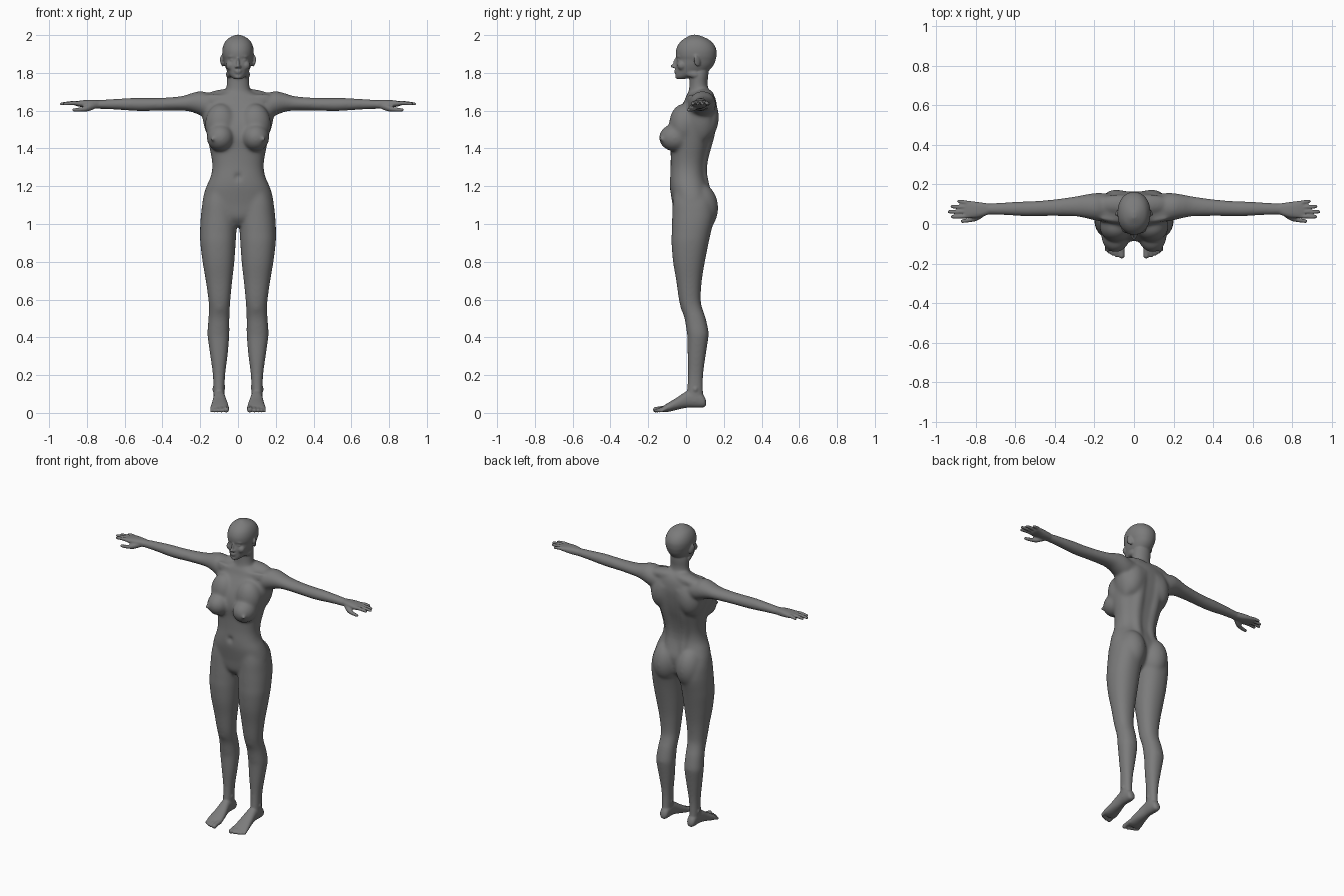
import bpy, bmesh, math
from mathutils import Matrix, Vector

bm = bmesh.new()


def catmull(a, b, c, d, t):
    return 0.5 * (2*b + (c - a)*t + (2*a - 5*b + 4*c - d)*t*t + (3*b - a - 3*c + d)*t**3)


def loft(axis, rows, n=2.2, seg=32, steps=4):
    """Closed smooth tube along an axis; each row is position, then min/max of the other two axes."""
    dense = []
    for i in range(len(rows) - 1):
        four = [rows[max(i - 1, 0)], rows[i], rows[i + 1], rows[min(i + 2, len(rows) - 1)]]
        for s in range(steps):
            dense.append([catmull(*v, s / steps) for v in zip(*four)])
    dense.append(list(rows[-1]))
    rings = []
    for p, a0, a1, b0, b1 in dense:
        ring = []
        for k in range(seg):
            ang = 2 * math.pi * k / seg
            u, v = (math.copysign(abs(f) ** (2 / n), f) for f in (math.cos(ang), math.sin(ang)))
            co = [(a0 + a1) / 2 + u * (a1 - a0) / 2, (b0 + b1) / 2 + v * (b1 - b0) / 2]
            co.insert(axis, p)
            ring.append(bm.verts.new(co))
        rings.append(ring)
    for r, q in zip(rings, rings[1:]):
        for k in range(seg):
            j = (k + 1) % seg
            bm.faces.new((r[k], r[j], q[j], q[k]))
    bm.faces.new(rings[0])
    bm.faces.new(rings[-1])


def blob(center, radii, rot=(0, 0, 0)):
    """Ellipsoid, turned by degrees about x, y, z."""
    m = Matrix.Translation(center)
    for ang, ax in zip(rot, 'XYZ'):
        m = m @ Matrix.Rotation(math.radians(ang), 4, ax)
    bmesh.ops.create_uvsphere(bm, u_segments=24, v_segments=16, radius=1,
                              matrix=m @ Matrix.Diagonal((*radii, 1)))


def digit(axis, pts):
    """Finger or toe: points are x, y, z, radius, with rounded tip."""
    rows = []
    for *p, r in pts:
        o = [p[i] for i in range(3) if i != axis]
        rows.append((p[axis], o[0] - r, o[0] + r, o[1] - r, o[1] + r))
    loft(axis, rows, 2, 16)
    *p, r = pts[-1]
    blob(p, (r, r, r))


# ---- one-sided parts (mirrored afterwards) ----
# leg
loft(2, [(1.20, .03, .155, -.06, .10), (1.12, .015, .186, -.07, .14), (1.05, .008, .196, -.073, .15),
         (1.0, .006, .2, -.075, .143),
         (.95, .009, .201, -.076, .131), (.9, .012, .2, -.077, .12), (.8, .019, .188, -.069, .10),
         (.7, .03, .171, -.052, .084), (.6, .04, .157, -.038, .078), (.55, .043, .154, -.025, .088),
         (.5, .045, .157, -.008, .105), (.43, .045, .162, .003, .12), (.4, .046, .161, .007, .119),
         (.3, .055, .147, .008, .104), (.2, .068, .133, .01, .091), (.12, .072, .13, .006, .089),
         (.06, .072, .13, -.005, .095)])
# kneecap and ankle bones
blob((.098, -.010, .575), (.03, .022, .045))
blob((.126, .05, .125), (.01, .014, .016))
blob((.076, .045, .135), (.01, .014, .016))
# foot and toes
loft(1, [(.107, .09, .11, .042, .062), (.095, .075, .125, .03, .09), (.06, .07, .13, .028, .12),
         (.01, .067, .131, .028, .118), (-.05, .055, .138, .016, .08), (-.09, .049, .145, .006, .056),
         (-.115, .05, .146, .004, .04), (-.125, .054, .14, .005, .032)])
for x, tip, r in [(.062, -.16, .0155), (.0875, -.157, .0115), (.107, -.150, .0108),
                  (.124, -.141, .0102), (.139, -.130, .0095)]:
    digit(1, [(x, -.10, .026, r), (x, tip + .02, .021, r * .92), (x, tip, r + .001, r)])
# buttock
blob((.085, .065, 1.085), (.09, .106, .135))
# breast with upper slope and nipple
blob((.093, -.058, 1.457), (.073, .085, .073))
blob((.09, -.012, 1.525), (.085, .078, .112))
blob((.135, -.131, 1.45), (.011, .012, .011))
# shoulder blade, back muscle, side muscle, collarbone, shoulder fill
blob((.09, .10, 1.565), (.08, .074, .12), (0, -12, 0))
loft(2, [(1.15, .012, .09, .0, .138), (1.22, .01, .09, .0, .122), (1.28, .008, .09, .0, .112),
         (1.35, .008, .10, .0, .12), (1.45, .01, .11, .0, .148), (1.55, .01, .11, .0, .168),
         (1.62, .012, .10, .02, .169)])
blob((.148, .075, 1.54), (.036, .065, .11), (0, 12, 0))
blob((.09, .017, 1.674), (.085, .011, .010), (0, -6, 8))
blob((.10, .07, 1.655), (.11, .066, .036))
# trapezius
blob((.08, .10, 1.68), (.11, .05, .034), (0, 8, 0))
# arm
loft(0, [(.09, .02, .15, 1.58, 1.675), (.16, .013, .157, 1.562, 1.695), (.20, .018, .157, 1.575, 1.704),
         (.25, .03, .149, 1.594, 1.692), (.30, .038, .14, 1.60, 1.677), (.40, .04, .126, 1.60, 1.669),
         (.50, .039, .117, 1.597, 1.668), (.56, .039, .115, 1.599, 1.668), (.65, .045, .109, 1.606, 1.662),
         (.73, .048, .103, 1.61, 1.656), (.76, .047, .104, 1.612, 1.656)], 2)
# palm
loft(0, [(.74, .047, .104, 1.612, 1.655), (.78, .034, .11, 1.612, 1.657), (.82, .03, .115, 1.618, 1.655),
         (.85, .029, .116, 1.623, 1.651), (.862, .035, .11, 1.628, 1.648)], 2.6)
# fingers and thumb
for y0, y1, tip in [(.04, .036, .918), (.062, .062, .935), (.084, .088, .921), (.105, .115, .887)]:
    ym = (y0 + y1) / 2
    digit(0, [(.83, y0, 1.637, .0115), ((.83 + tip) / 2, ym, 1.64, .0108), (tip, y1, 1.636, .0088)])
digit(0, [(.75, .06, 1.628, .015), (.79, .036, 1.615, .018), (.825, .022, 1.607, .0125), (.868, .014, 1.604, .0095)])
# ear, brow, eye, cheek, nostril
blob((.084, .058, 1.863), (.008, .019, .031), (14, 10, 25))
blob((.03, -.036, 1.888), (.026, .013, .009), (0, 8, 22))
blob((.031, -.034, 1.868), (.014, .012, .008))
blob((.040, -.022, 1.84), (.024, .024, .026))
blob((.01, -.06, 1.831), (.007, .01, .007))
# jaw corner
blob((.041, .02, 1.80), (.016, .05, .022), (-18, 0, -20))

# ---- mirror to the other side ----
copy = bmesh.ops.duplicate(bm, geom=bm.verts[:] + bm.edges[:] + bm.faces[:])['geom']
bmesh.ops.scale(bm, vec=(-1, 1, 1), verts=[g for g in copy if isinstance(g, bmesh.types.BMVert)])

# ---- centre parts: position, half width, front, back ----


def centre(rows, n):
    loft(2, [(z, -w, w, f, b) for z, w, f, b in rows], n, 48)


# torso
centre([(.99, .035, -.03, .07), (1.03, .11, -.06, .11), (1.07, .178, -.068, .125), (1.10, .189, -.071, .13),
        (1.15, .183, -.079, .135), (1.20, .167, -.086, .12), (1.25, .145, -.086, .106),
        (1.30, .136, -.082, .105), (1.35, .14, -.081, .113), (1.40, .15, -.082, .125),
        (1.45, .16, -.087, .14), (1.50, .169, -.082, .152), (1.55, .177, -.066, .16),
        (1.60, .178, -.04, .165), (1.65, .165, -.01, .16), (1.68, .125, .002, .15), (1.70, .075, .015, .135)], 2.3)
# neck
centre([(1.62, .095, -.01, .15), (1.67, .078, .006, .14), (1.70, .066, .013, .124), (1.74, .06, .018, .114),
        (1.79, .059, .02, .118), (1.83, .05, .03, .12)], 2)
# head
centre([(1.767, .02, -.045, -.01), (1.777, .034, -.053, .03), (1.79, .046, -.055, .075), (1.81, .058, -.054, .118),
        (1.84, .07, -.055, .145), (1.87, .077, -.05, .157), (1.89, .082, -.054, .161), (1.92, .083, -.053, .161),
        (1.95, .076, -.041, .148), (1.975, .06, -.018, .123), (1.992, .035, .01, .088), (2.002, .01, .03, .058)], 2.15)
# nose, lips, chin
blob((0, -.067, 1.836), (.011, .015, .010))
blob((0, -.056, 1.855), (.0075, .012, .03), (-16, 0, 0))
blob((0, -.052, 1.812), (.021, .012, .005))
blob((0, -.051, 1.802), (.018, .012, .0055))
blob((0, -.044, 1.779), (.02, .013, .012))

bmesh.ops.recalc_face_normals(bm, faces=bm.faces[:])
mesh = bpy.data.meshes.new("body_parts")
bm.to_mesh(mesh)
bm.free()
body = bpy.data.objects.new("body", mesh)
bpy.context.collection.objects.link(body)

# fuse all parts into one skin
fuse = body.modifiers.new("fuse", 'REMESH')
fuse.mode = 'VOXEL'
fuse.voxel_size = 0.005
deps = bpy.context.evaluated_depsgraph_get()
skin = bpy.data.meshes.new_from_object(body.evaluated_get(deps))
body.modifiers.clear()
body.data = skin
skin.name = "body"
skin.shade_smooth()


# blend joins lightly everywhere, strongly on trunk and limbs, sparing face, hands and feet
def ramp(v, lo, hi):
    return min(1, max(0, (v - lo) / (hi - lo)))


soft = body.vertex_groups.new(name="trunk")
for v in skin.vertices:
    x, y, z = v.co
    w = ramp(z, .14, .25) * ramp(-z, -1.77, -1.72) * ramp(-abs(x), -.70, -.55)
    w *= 1 - .8 * ramp(-(v.co - Vector((math.copysign(.135, x), -.14, 1.45))).length, -.03, -.01)
    if w > 0:
        soft.add([v.index], w, 'REPLACE')
for name, count, group in [("blend_trunk", 55, "trunk"), ("blend_all", 5, "")]:
    m = body.modifiers.new(name, 'SMOOTH')
    m.factor = 0.5
    m.iterations = count
    m.vertex_group = group

# navel
for v in skin.vertices:
    if v.co.y < 0:
        d = math.hypot(v.co.x, v.co.z - 1.25)
        v.co.y += .035 * math.exp(-(d / .011) ** 2)

# dark grey skin
grey = bpy.data.materials.new("dark_grey")
grey.diffuse_color = (0.2, 0.2, 0.2, 1)
skin.materials.clear()
skin.materials.append(grey)
